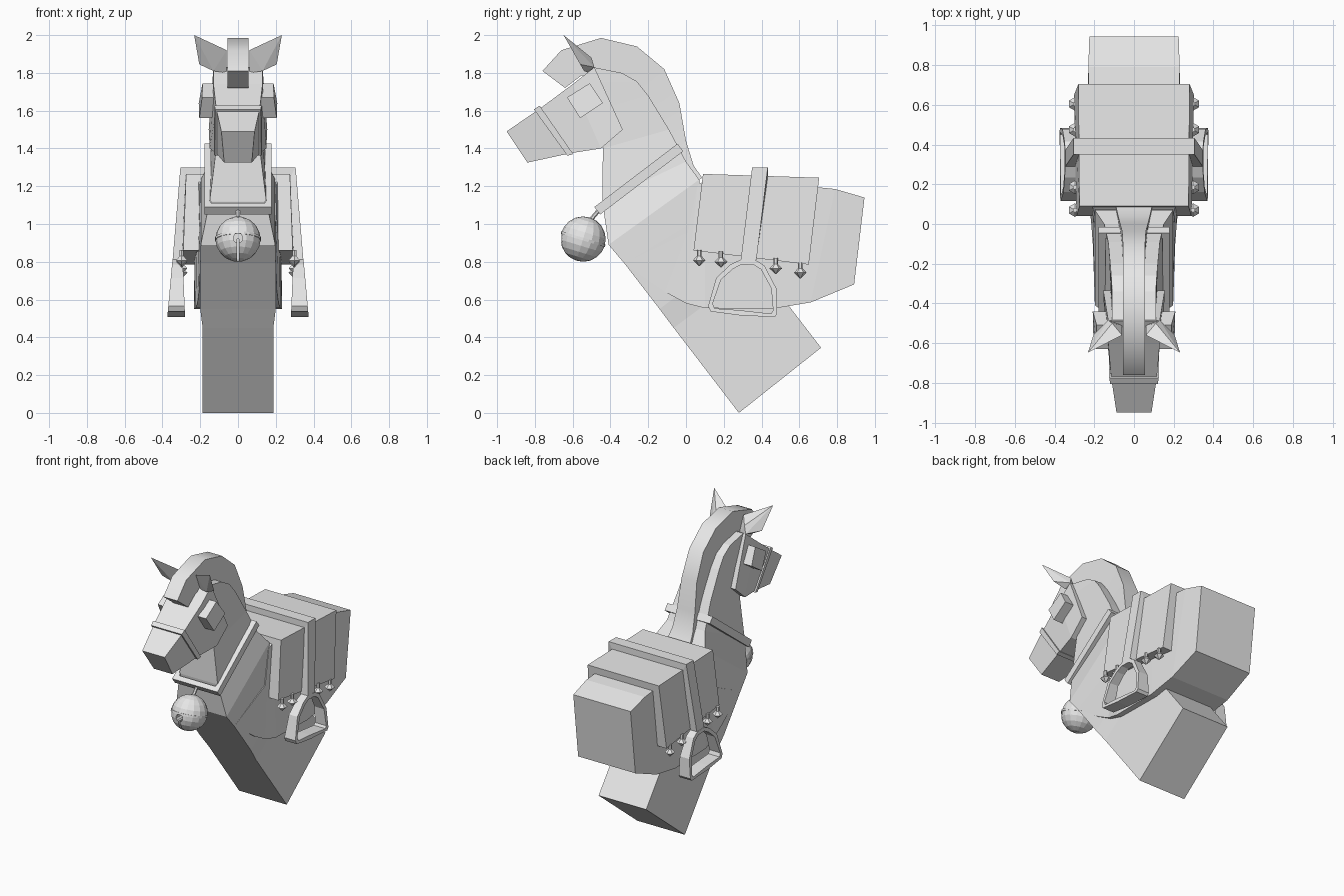
import bpy, bmesh, math
from mathutils import Vector, Matrix

if "Cube" in bpy.data.objects:
    bpy.data.objects.remove(bpy.data.objects["Cube"])

GREY = bpy.data.materials.new("pale_grey")
GREY.diffuse_color = (0.8, 0.8, 0.8, 1)
GREY.use_nodes = True
GREY.node_tree.nodes["Principled BSDF"].inputs["Base Color"].default_value = GREY.diffuse_color


def finish(name, bm, smooth=None):
    bmesh.ops.recalc_face_normals(bm, faces=bm.faces)
    me = bpy.data.meshes.new(name)
    bm.to_mesh(me)
    bm.free()
    ob = bpy.data.objects.new(name, me)
    bpy.context.collection.objects.link(ob)
    me.materials.append(GREY)
    if smooth:
        bpy.ops.object.select_all(action='DESELECT')
        bpy.context.view_layer.objects.active = ob
        ob.select_set(True)
        bpy.ops.object.shade_smooth_by_angle(angle=math.radians(smooth))
    return ob


def skin(bm, rings, closed=False):
    """Bridge equal rings of points; cap the ends unless closed."""
    vs = [[bm.verts.new(p) for p in r] for r in rings]
    n = len(vs[0])
    pairs = list(zip(vs, vs[1:])) + ([(vs[-1], vs[0])] if closed else [])
    for a, b in pairs:
        for i in range(n):
            bm.faces.new((a[i], a[(i + 1) % n], b[(i + 1) % n], b[i]))
    if not closed:
        bm.faces.new(vs[0])
        bm.faces.new(vs[-1])


def loft(name, sections, smooth=None):
    """Symmetric four-sided loft. Section: y, z, half width, y, z, half width."""
    bm = bmesh.new()
    skin(bm, [[(-w, y, z), (w, y, z), (v, q, r), (-v, q, r)]
              for y, z, w, q, r, v in sections])
    return finish(name, bm, smooth)


# Post and chest
loft("post", [(0.28, 0, .187, .715, .345, .187), (-.065, .45, .187, .38, .78, .187),
              (-.14, .55, .2, .3, .88, .2), (-.325, .79, .2, .1, 1.05, .2),
              (-.41, .89, .197, .07, 1.235, .197)])

# Barrel and rump
loft("body", [(-.325, .79, .2, -.31, .80, .2), (-.11, .64, .207, .01, .955, .207),
              (0, .58, .215, .06, 1.2, .2), (.1, .555, .225, .1, 1.235, .215),
              (.45, .55, .232, .45, 1.22, .225), (.66, .585, .232, .79, 1.185, .23),
              (.89, .68, .225, .945, 1.14, .225)])

# Neck
loft("neck", [(-.41, .89, .197, .07, 1.235, .197), (-.443, 1.12, .15, 0, 1.33, .15),
              (-.44, 1.4, .115, -.09, 1.5, .13), (-.47, 1.6, .11, -.2, 1.68, .12),
              (-.49, 1.75, .11, -.26, 1.755, .115), (-.49, 1.83, .11, -.34, 1.8, .11)])

# Mane crest
loft("mane", [(-.64, 1.72, .055, -.76, 1.81, .055), (-.555, 1.785, .055, -.66, 1.92, .055),
              (-.45, 1.8, .055, -.45, 1.985, .055), (-.33, 1.77, .055, -.26, 1.94, .055),
              (-.23, 1.68, .055, -.115, 1.82, .055), (-.15, 1.52, .058, -.035, 1.64, .06),
              (-.08, 1.38, .065, .0, 1.44, .07), (-.02, 1.25, .08, .04, 1.31, .08),
              (.02, 1.2, .09, .085, 1.245, .09)], smooth=35)

# Head and noseband
loft("head", [(-.84, 1.325, .073, -.95, 1.49, .088), (-.61, 1.375, .115, -.775, 1.61, .115),
              (-.45, 1.4, .15, -.6, 1.74, .13), (-.335, 1.5, .155, -.485, 1.83, .13)])
loft("noseband", [(-.628, 1.362, .123, -.805, 1.607, .12),
                  (-.597, 1.37, .128, -.775, 1.627, .125)])

# Collar: a slanted rectangular ring round the neck
along = Vector((0, .44, .335)).normalized()
across = Vector((0, along.z, -along.y))
bm = bmesh.new()
start, length, rings = Vector((0, -.485, 1.09)), .553, []
for sx, end in ((-1, 0), (1, 0), (1, 1), (-1, 1)):
    ring = []
    for inset, depth in ((0, 0), (.035, 0), (.035, .05), (0, .05)):
        t = length - inset if end else inset
        p = start + along * t + across * depth
        p.x = sx * (.178 - inset)
        ring.append(p)
    rings.append(ring)
skin(bm, rings, closed=True)
finish("collar", bm)

# Saddle blanket and the girth strap over it
loft("saddle_blanket", [(.04, .86, .29, .09, 1.265, .275),
                        (.65, .785, .302, .705, 1.245, .28)])
loft("girth_strap", [(.29, .815, .346, .35, 1.3, .305),
                     (.37, .8, .346, .435, 1.3, .305)])
bpy.data.objects.remove(bpy.data.objects["girth_strap"])
bm = bmesh.new()
rings = []
for x, z, inner in ((-.346, .81, -.29), (-.305, 1.3, -.25), (.305, 1.3, .25), (.346, .81, .29)):
    y = .29 if z < 1 else .35
    zi = z if z < 1 else 1.2
    rings.append([(x, y, z), (x, y + .083, z), (inner, y + .083, zi), (inner, y, zi)])
skin(bm, rings)
finish("girth_strap", bm)

# Stirrups: wide bands bent to a rounded frame
LOOP = [(.29, .812), (.235, .785), (.16, .715), (.117, .565), (.13, .537), (.28, .517),
        (.47, .507), (.483, .525), (.478, .66), (.415, .78), (.37, .808)]
for side, tag in ((-1, "left"), (1, "right")):
    bm = bmesh.new()
    rings = []
    mid = Vector((.3, .66))
    for y, z in LOOP:
        d = (mid - Vector((y, z))).normalized() * .027
        ring = []
        for (py, pz), outer in (((y, z), 1), ((y, z), 0),
                                ((y + d.x, z + d.y), 0), ((y + d.x, z + d.y), 1)):
            x = .375 - (pz - .5) * .09 if outer else .28 + (pz - .5) * .04
            ring.append((side * x, py, pz))
        rings.append(ring)
    skin(bm, rings, closed=True)
    finish(tag + "_stirrup", bm)

    # Tassels under the blanket
    bm = bmesh.new()
    for y, z in ((.07, .808), (.185, .8), (.475, .765), (.605, .742)):
        at = Matrix.Translation((side * .298, y, z))
        for r1, r2, h, dz in ((.002, .034, .03, -.015), (.034, .01, .025, .0125),
                              (.012, .012, .04, .035)):
            bmesh.ops.create_cone(bm, cap_ends=True, segments=6, radius1=r1, radius2=r2,
                                  depth=h, matrix=at @ Matrix.Translation((0, 0, dz)))
    finish(tag + "_tassels", bm)

    # Eye block
    bm = bmesh.new()
    eye = ((-.63, 1.67), (-.51, 1.745), (-.44, 1.64), (-.56, 1.56))
    skin(bm, [[(side * .1, y, z) for y, z in eye],
              [(side * x, y, z) for (y, z), x in zip(eye, (.19, .188, .208, .205))]])
    finish(tag + "_eye", bm)

    # Ear
    bm = bmesh.new()
    for x, y, z in ((.232, -.648, 2), (.06, -.56, 1.92), (.205, -.56, 1.845),
                    (.06, -.51, 1.8), (.13, -.54, 1.81), (.13, -.485, 1.83), (.11, -.5, 1.88)):
        bm.verts.new((side * x, y, z))
    bmesh.ops.convex_hull(bm, input=bm.verts)
    finish(tag + "_ear", bm)

# Bell with a raised band, hanging stem and a keyhole slot at the front
tilt = Matrix.Translation((0, -.545, .92)) @ Matrix.Rotation(math.radians(-17), 4, 'X')
bm = bmesh.new()
bmesh.ops.create_uvsphere(bm, u_segments=16, v_segments=10, radius=.12, matrix=tilt)
bell = finish("bell", bm)
bm = bmesh.new()
skin(bm, [[tilt @ Vector((r * math.cos(a), r * math.sin(a), h))
           for r, h in ((.112, -.007), (.122, -.007), (.122, .007), (.112, .007))]
          for a in [math.tau * i / 24 for i in range(24)]], closed=True)
band = finish("bell_band", bm)
bm = bmesh.new()
stem = Matrix.Translation((0, -.485, 1.045)) @ Matrix.Rotation(math.radians(-40), 4, 'X')
bmesh.ops.create_cone(bm, cap_ends=True, segments=6, radius1=.011, radius2=.011,
                      depth=.11, matrix=stem)
finish("bell_stem", bm)

bm = bmesh.new()
bmesh.ops.create_cone(bm, cap_ends=True, segments=10, radius1=.026, radius2=.026, depth=.12,
                      matrix=Matrix.Translation((0, -.66, .925)) @ Matrix.Rotation(math.pi / 2, 4, 'X'))
hole = finish("hole_cutter", bm)
bm = bmesh.new()
bmesh.ops.create_cube(bm, size=1, matrix=Matrix.Translation((0, -.64, .85))
                      @ Matrix.Diagonal((.012, .16, .14, 1)))
slot = finish("slot_cutter", bm)
for ob in (bell, band):
    for cutter in (hole, slot):
        mod = ob.modifiers.new("cut", 'BOOLEAN')
        mod.operation = 'DIFFERENCE'
        mod.object = cutter
        cutter.hide_render = True
        cutter.hide_set(True)
